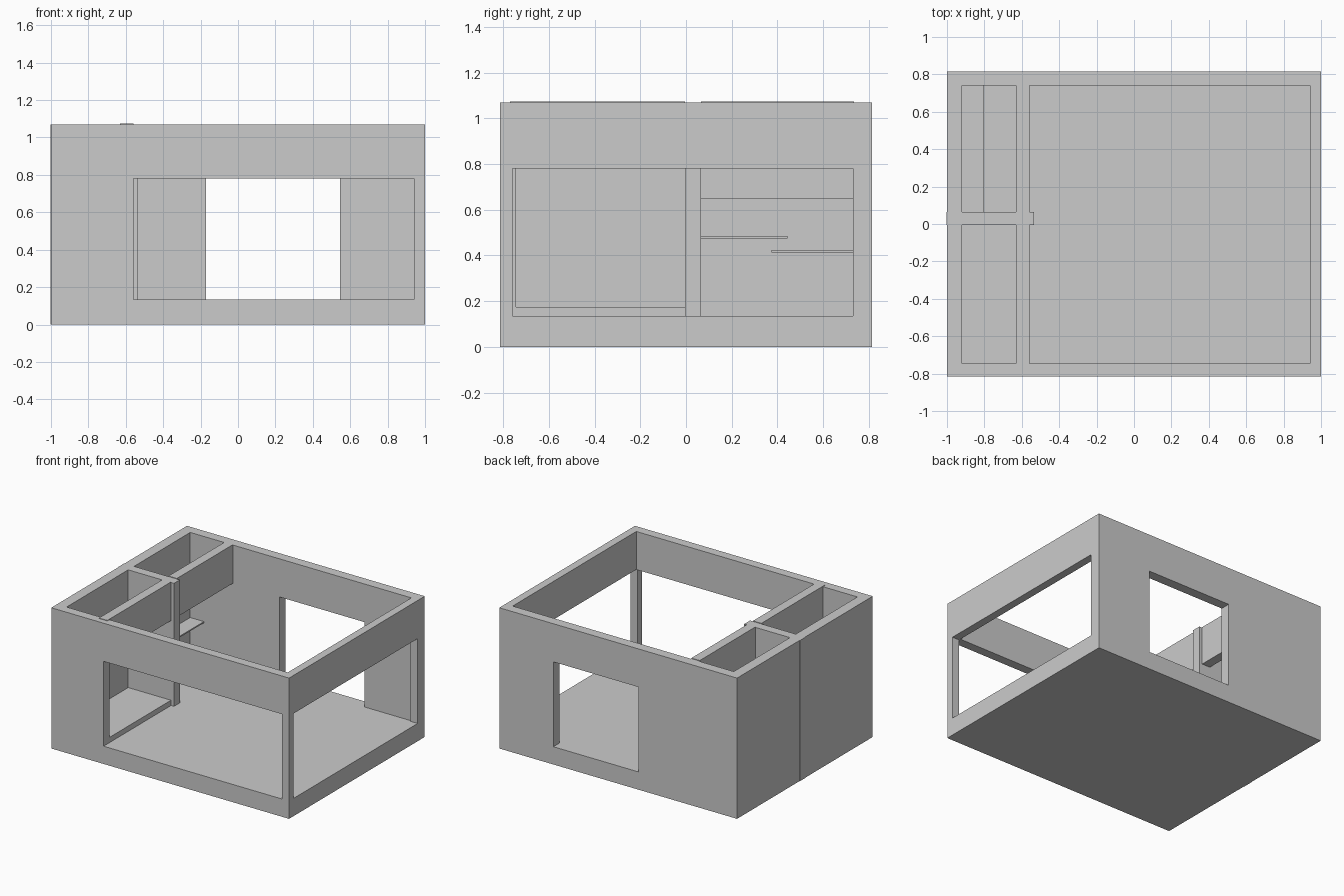
import bpy, bmesh

if "Cube" in bpy.data.objects:
    bpy.data.objects.remove(bpy.data.objects["Cube"])

def box(name, x, y, z):
    """Axis-aligned box from (min, max) pairs."""
    bm = bmesh.new()
    bmesh.ops.create_cube(bm, size=1)
    for v in bm.verts:
        v.co = [r[0] if c < 0 else r[1] for c, r in zip(v.co, (x, y, z))]
    me = bpy.data.meshes.new(name)
    bm.to_mesh(me)
    bm.free()
    ob = bpy.data.objects.new(name, me)
    bpy.context.collection.objects.link(ob)
    return ob

def carve(ob, *span):
    """Cut a box out of an object and discard the cutter."""
    cutter = box("cutter", *span)
    cutter.hide_render = True
    mod = ob.modifiers.new("carve", 'BOOLEAN')
    mod.operation, mod.solver, mod.object = 'DIFFERENCE', 'EXACT', cutter
    bpy.context.view_layer.objects.active = ob
    bpy.ops.object.modifier_apply(modifier=mod.name)
    bpy.data.objects.remove(cutter)

FLOOR, STEP, HEAD, TOP = 0.135, 0.175, 0.78, 1.07
OVER = TOP + 0.2

# Solid block carved into floor slab and walls
shell = box("house_shell", (-1, 1), (-0.815, 0.815), (0, TOP))

# Rooms: main room, front side room (raised floor), back side room
carve(shell, (-0.56, 0.94), (-0.745, 0.74), (FLOOR, OVER))
carve(shell, (-0.92, -0.63), (-0.745, -0.005), (STEP, OVER))
carve(shell, (-0.92, -0.63), (0.065, 0.74), (FLOOR, OVER))

# Wide openings between the side rooms and the main room
carve(shell, (-0.70, -0.50), (-0.745, -0.005), (STEP, HEAD))
carve(shell, (-0.70, -0.50), (0.065, 0.74), (FLOOR, HEAD))

# Outer openings: front, back and right
carve(shell, (-0.56, 0.94), (-0.9, -0.70), (FLOOR, HEAD))
carve(shell, (-0.17, 0.545), (0.70, 0.9), (FLOOR, HEAD))
carve(shell, (0.90, 1.1), (-0.76, 0.73), (FLOOR, HEAD))

# Projecting end of the cross wall, and its sliver on the outer face
box("wall_end_post", (-0.56, -0.535), (-0.005, 0.065), (FLOOR, TOP))
box("outer_wall_strip", (-1.003, -1), (-0.005, 0.065), (0, TOP))

# Partition tops standing slightly proud of the walls
for name, y in (("front_partition_cap", (-0.77, -0.005)),
                ("back_partition_cap", (0.065, 0.735))):
    box(name, (-0.63, -0.56), y, (TOP, TOP + 0.004))

# Wall cabinet and two staggered shelves in the back side room
box("wall_cabinet", (-0.92, -0.805), (0.065, 0.74), (0.65, 0.80))
box("upper_shelf", (-0.92, -0.805), (0.065, 0.445), (0.475, 0.485))
box("lower_shelf", (-0.92, -0.805), (0.375, 0.74), (0.413, 0.423))
